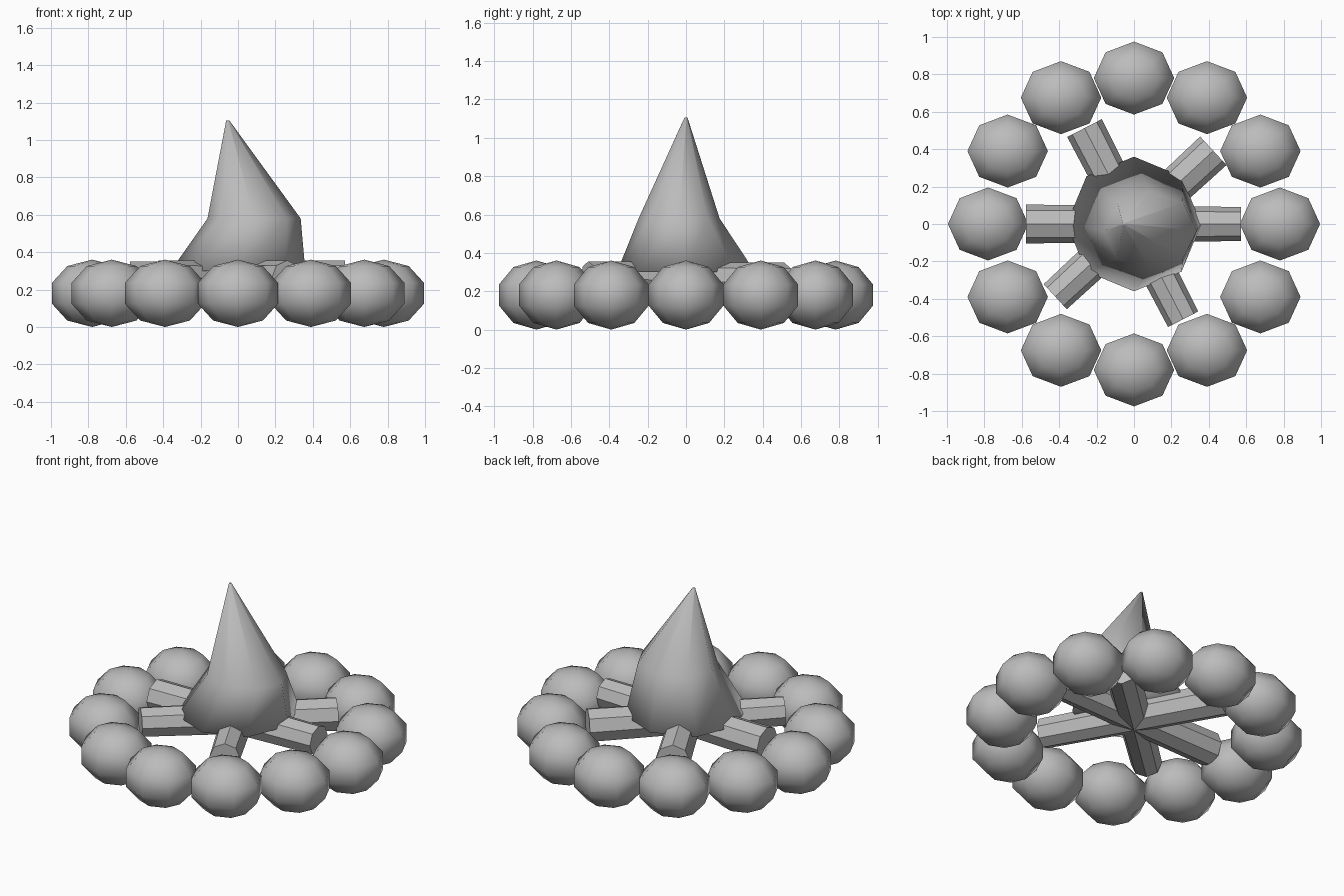
import bpy, bmesh, math
from mathutils import Vector

if "Cube" in bpy.data.objects:
    bpy.data.objects.remove(bpy.data.objects["Cube"])

grey = bpy.data.materials.new("stone_grey")
grey.diffuse_color = (0.5, 0.5, 0.5, 1)
grey.use_nodes = True
grey.node_tree.nodes["Principled BSDF"].inputs["Base Color"].default_value = grey.diffuse_color


def finish(name, bm, angle):
    """Turn a bmesh into a smooth-shaded object."""
    bmesh.ops.recalc_face_normals(bm, faces=bm.faces)
    mesh = bpy.data.meshes.new(name)
    bm.to_mesh(mesh)
    bm.free()
    mesh.materials.append(grey)
    obj = bpy.data.objects.new(name, mesh)
    bpy.context.collection.objects.link(obj)
    bpy.ops.object.select_all(action='DESELECT')
    obj.select_set(True)
    bpy.context.view_layer.objects.active = obj
    bpy.ops.object.shade_smooth_by_angle(angle=math.radians(angle))
    return obj


def loft(name, rings, angle):
    """Skin a list of equal vertex rings and cap both ends."""
    bm = bmesh.new()
    loops = [[bm.verts.new(p) for p in ring] for ring in rings]
    n = len(loops[0])
    for a, b in zip(loops, loops[1:]):
        for i in range(n):
            j = (i + 1) % n
            bm.faces.new((a[i], a[j], b[j], b[i]))
    bm.faces.new(loops[0][::-1])
    bm.faces.new(loops[-1])
    return finish(name, bm, angle)


def ring(center, u, v, n=8):
    return [Vector(center) + u * math.cos(math.tau * i / n)
            + v * math.sin(math.tau * i / n) for i in range(n)]


# Circle of twelve squashed stones
for k in range(12):
    a = math.tau * k / 12
    bm = bmesh.new()
    bmesh.ops.create_uvsphere(bm, u_segments=8, v_segments=5, radius=1)
    bmesh.ops.scale(bm, vec=(0.226, 0.205, 0.18), verts=bm.verts)
    bmesh.ops.translate(bm, vec=(0.78 * math.cos(a), 0.78 * math.sin(a), 0.18),
                        verts=bm.verts)
    finish(f"stone_{k + 1}", bm, 180)

# Three tapered logs crossing in the middle
for k, deg in enumerate((180, 117.3, 42.7)):
    a = math.radians(deg)
    d = Vector((math.cos(a), math.sin(a), 0))
    side = Vector((-d.y, d.x, 0))
    up = Vector((0, 0, 1))
    thick = ring(d * 0.577 + up * 0.245, side * 0.104, up * 0.104)
    thin = ring(d * -0.573 + up * 0.265, side * 0.091, up * 0.091)
    loft(f"log_{k + 1}", [thick, thin], 40)

# Leaning flame: base, shoulder and tip as (x, y, z, x radius, y radius)
sections = [(0, 0, 0.30, 0.36, 0.36),
            (0.086, -0.036, 0.58, 0.249, 0.211),
            (-0.055, 0, 1.105, 0.008, 0.008)]
loft("flame", [ring((x, y, z), Vector((rx, 0, 0)), Vector((0, ry, 0)))
               for x, y, z, rx, ry in sections], 180)
